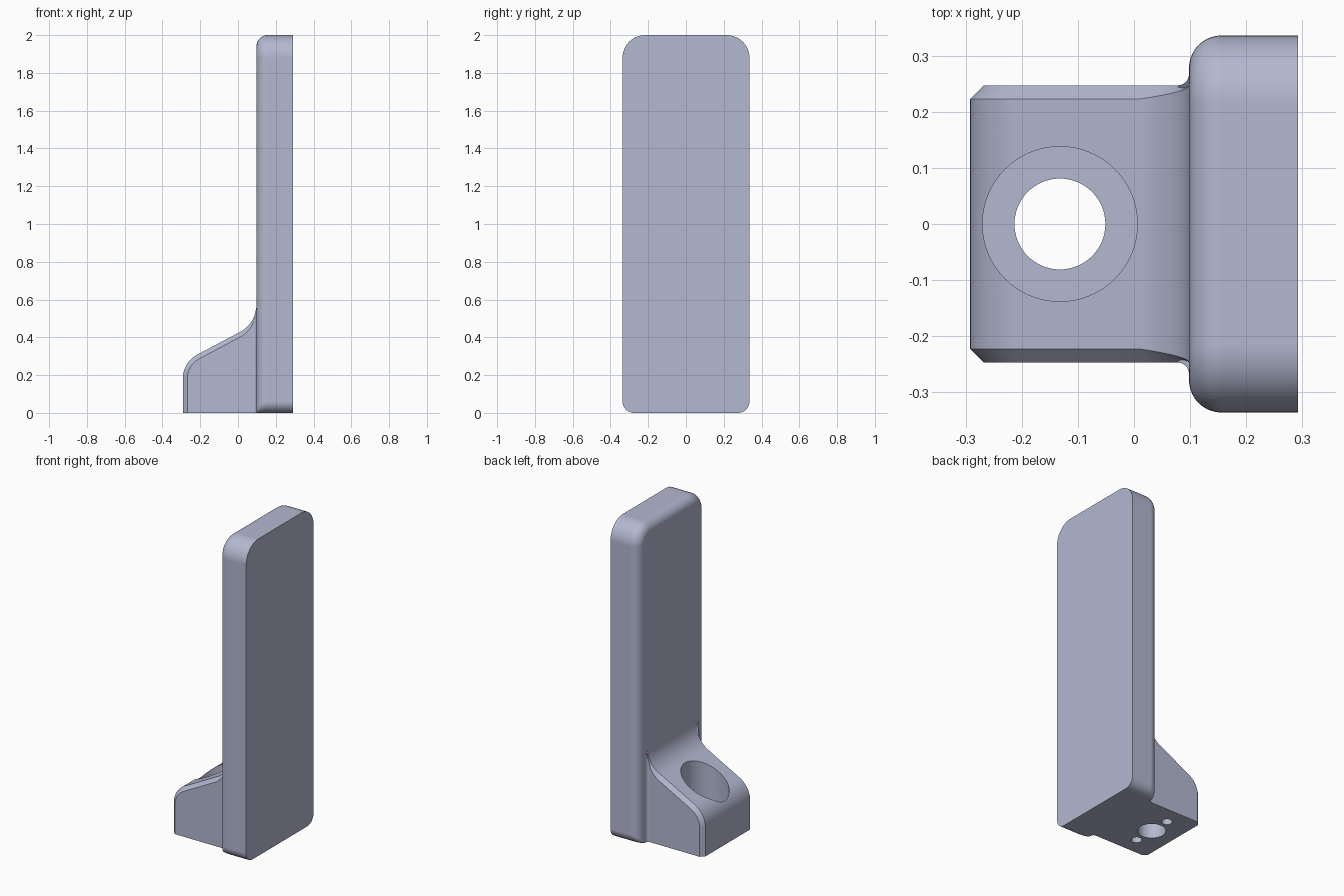
import bpy, bmesh, math
from math import sin, cos, radians, pi

if "Cube" in bpy.data.objects:
    bpy.data.objects.remove(bpy.data.objects["Cube"])

grey = bpy.data.materials.new("blue_grey")
grey.diffuse_color = (0.45, 0.48, 0.63, 1)
grey.use_nodes = True
grey.node_tree.nodes["Principled BSDF"].inputs["Base Color"].default_value = grey.diffuse_color


def make(name, bm):
    bmesh.ops.recalc_face_normals(bm, faces=bm.faces)
    mesh = bpy.data.meshes.new(name)
    bm.to_mesh(mesh)
    bm.free()
    ob = bpy.data.objects.new(name, mesh)
    mesh.materials.append(grey)
    bpy.context.collection.objects.link(ob)
    return ob


def loft(name, rows):
    """Closed outlines joined in order and capped at both ends."""
    bm = bmesh.new()
    rings = [[bm.verts.new(p) for p in row] for row in rows]
    n = len(rings[0])
    for a, b in zip(rings, rings[1:]):
        for i in range(n):
            j = (i + 1) % n
            bm.faces.new((a[i], a[j], b[j], b[i]))
    bm.faces.new(rings[0])
    bm.faces.new(rings[-1])
    return make(name, bm)


def finish(ob):
    bpy.ops.object.select_all(action='DESELECT')
    ob.select_set(True)
    bpy.context.view_layer.objects.active = ob
    bpy.ops.object.shade_smooth_by_angle(angle=radians(28))
    ob.modifiers.new("even_normals", 'WEIGHTED_NORMAL').keep_sharp = True


# Upright slab: rounded outline, front edge rounded on the sides and top
FRONT, BACK, HALF, EDGE = 0.098, 0.292, 0.336, 0.058


def slab_outline(x, d):
    w, top = HALF - d, 2 - d
    rt, rb = 0.12 - d, 0.061 - d
    pts = []
    for cy, cz, r, start in ((w - rb, rb, rb, -90), (w - rt, top - rt, rt, 0),
                             (rt - w, top - rt, rt, 90), (rb - w, rb, rb, 180)):
        for i in range(13):
            a = radians(start + 90 * i / 12)
            pts.append((x, cy + r * cos(a), cz + r * sin(a)))
    return pts


rows = [slab_outline(BACK, 0)]
for i in range(11):
    a = pi / 2 * i / 10
    rows.append(slab_outline(FRONT + EDGE * (1 - sin(a)), EDGE * (1 - cos(a))))
finish(loft("upright_slab", rows))

# Foot block: sloped top profile as (x, z, normal angle, chamfer)
SLOPE, C, WIDE = 28, 0.024, 0.247
R1, R2 = 0.141, 0.162
profile = [(-0.292, 0, 180, C)]
for i in range(13):
    a = 180 - (90 - SLOPE) * i / 12
    profile.append((-0.292 + R1 * (1 + cos(radians(a))),
                    0.183 + R1 * sin(radians(a)), a, C))
x1, z1 = profile[-1][:2]
a0 = 90 + SLOPE
cx = FRONT - R2
x2 = cx - R2 * cos(radians(a0))
z2 = z1 + (x2 - x1) * math.tan(radians(SLOPE))
cz = z2 + R2 * sin(radians(a0))
for i in range(15):
    t = i / 14
    a = a0 + (180 - a0) * t
    profile.append((cx - R2 * cos(radians(a)), cz - R2 * sin(radians(a)), a, C * (1 - t)))
top_end = profile[-1][1]
profile.append((FRONT + 0.02, top_end, 90, 0))
profile.append((FRONT + 0.02, 0, 0, 0))

outer, inner = [], []
for x, z, a, c in profile:
    outer.append((x, z, WIDE - c))
    inner.append((x - c * cos(radians(a)), z - c * sin(radians(a)), WIDE))
inner[0] = (inner[0][0], 0, WIDE)
bm = bmesh.new()
rows = [[bm.verts.new((x, s * y, z)) for x, z, y in line]
        for line, s in ((inner, 1), (outer, 1), (outer, -1), (inner, -1))]
for r0, r1 in zip(rows, rows[1:]):
    for i in range(len(r0)):
        j = (i + 1) % len(r0)
        bm.faces.new((r0[i], r0[j], r1[j], r1[i]))
bm.faces.new(rows[0])
bm.faces.new(rows[-1])
bmesh.ops.remove_doubles(bm, verts=bm.verts, dist=1e-5)
block = make("foot_block", bm)


# Counterbored bolt hole and two blind pin holes
def drill(x, y, r, low, high, n):
    ring = [(x + r * cos(2 * pi * i / n), y + r * sin(2 * pi * i / n)) for i in range(n)]
    cutter = loft("hole_cutter", [[(px, py, z) for px, py in ring] for z in (low, high)])
    mod = block.modifiers.new("hole", 'BOOLEAN')
    mod.operation, mod.solver, mod.object = 'DIFFERENCE', 'EXACT', cutter
    bpy.context.view_layer.objects.active = block
    bpy.ops.object.modifier_apply(modifier=mod.name)
    bpy.data.objects.remove(cutter)


HOLE_X = -0.132
drill(HOLE_X, 0, 0.138, 0.12, 0.8, 64)
drill(HOLE_X, 0, 0.081, -0.1, 0.3, 64)
for s in (-1, 1):
    drill(HOLE_X, s * 0.135, 0.031, -0.1, 0.06, 32)
finish(block)

# Small concave fillets where the block meets the slab
F = 0.02
for side, s in (("left", 1), ("right", -1)):
    arc = []
    for i in range(7):
        a = pi / 2 * i / 6
        arc.append((FRONT - F + F * sin(a), WIDE + F * (1 - cos(a))))
    arc += [(FRONT + 0.01, WIDE + F), (FRONT + 0.01, WIDE - 0.005), (FRONT - F, WIDE - 0.005)]
    low = [(x, s * y, 0) for x, y in arc]
    high = [(x, s * y, top_end - 0.1 + 0.09 * min(1, (x - FRONT + F) / F)) for x, y in arc]
    finish(loft(side + "_fillet", [low, high]))
